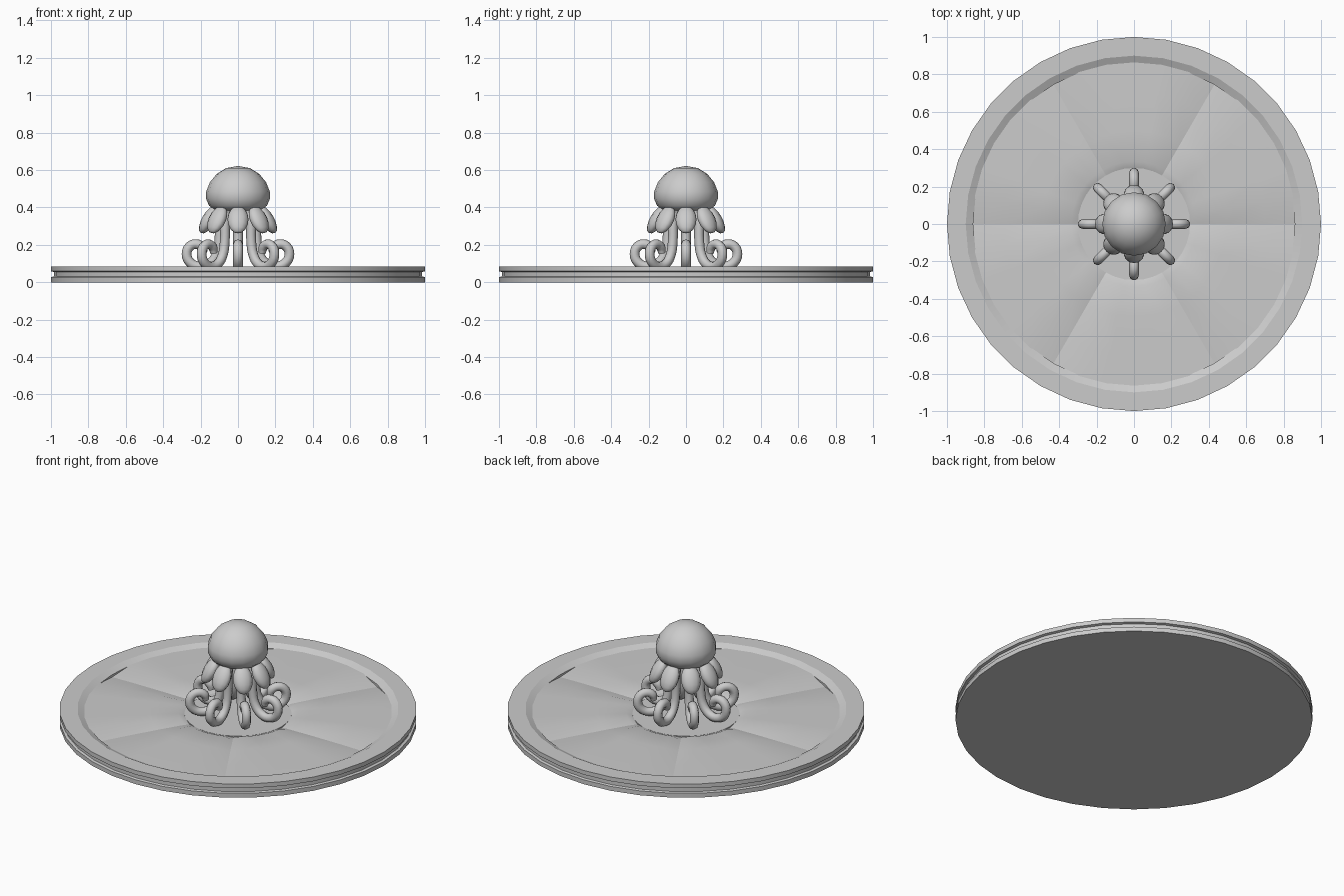
import bpy, bmesh
from math import sin, cos, pi, radians
from mathutils import Matrix, Vector

cube = bpy.data.objects.get("Cube")
if cube:
    bpy.data.objects.remove(cube, do_unlink=True)

grey = bpy.data.materials.new("plain grey")
grey.use_nodes = True
COLOUR = (0.6, 0.6, 0.6, 1)
grey.diffuse_color = COLOUR
grey.node_tree.nodes["Principled BSDF"].inputs["Base Color"].default_value = COLOUR


def add_object(name, mesh, angle=None):
    mesh.materials.clear()
    mesh.materials.append(grey)
    obj = bpy.data.objects.new(name, mesh)
    bpy.context.collection.objects.link(obj)
    if angle:
        bpy.ops.object.select_all(action='DESELECT')
        obj.select_set(True)
        bpy.context.view_layer.objects.active = obj
        bpy.ops.object.shade_smooth_by_angle(angle=radians(angle))
    return obj


def from_bmesh(name, bm, angle=None):
    bmesh.ops.recalc_face_normals(bm, faces=bm.faces)
    mesh = bpy.data.meshes.new(name)
    bm.to_mesh(mesh)
    bm.free()
    return add_object(name, mesh, angle)


def lathe(name, profile, sides, angle):
    """Spin an (r, z) profile round the z axis."""
    bm = bmesh.new()
    verts = [bm.verts.new((r, 0, z)) for r, z in profile]
    edges = [bm.edges.new(pair) for pair in zip(verts, verts[1:])]
    bmesh.ops.spin(bm, geom=verts + edges, cent=(0, 0, 0), axis=(0, 0, 1),
                   angle=2 * pi, steps=sides, use_duplicate=False)
    bmesh.ops.remove_doubles(bm, verts=bm.verts, dist=0.0005)
    return from_bmesh(name, bm, angle)


# Round base: underside, grooved side, raised rim, bevel and sunken floor
lathe("base", [(0, 0), (1, 0), (1, 0.027), (0.985, 0.031), (0.985, 0.055),
               (1, 0.059), (1, 0.085), (0.9, 0.085), (0.86, 0.066),
               (0.86, 0.045), (0.3, 0.045), (0.3, 0.055), (0, 0.055)], 36, 22)

# Six pillowed floor panels that dip along the joints and the inner edge
RINGS = [(0.3, 0.054), (0.335, 0.068), (0.5, 0.07), (0.7, 0.07), (0.865, 0.068)]
for panel in range(6):
    bm = bmesh.new()
    grid = []
    for step in range(7):
        a = radians(panel * 60 + step * 10)
        dip = 0.018 if step in (0, 6) else 0
        grid.append([bm.verts.new((r * cos(a), r * sin(a), max(z - dip, 0.047)))
                     for r, z in RINGS])
    for left, right in zip(grid, grid[1:]):
        for i in range(len(RINGS) - 1):
            bm.faces.new((left[i], left[i + 1], right[i + 1], right[i]))
    obj = from_bmesh(f"floor_panel_{panel + 1}", bm, 40)
    if obj.data.polygons[0].normal.z < 0:
        obj.data.flip_normals()

# Domed head
lathe("head", [(0, 0.622), (0.065, 0.61), (0.115, 0.578), (0.15, 0.535),
               (0.17, 0.485), (0.17, 0.445), (0.155, 0.41), (0.13, 0.388),
               (0.08, 0.38), (0, 0.38)], 16, 50)

# Tentacle: comes down from the head, sweeps out and curls up and back
PATH = [(0.085, 0.41), (0.098, 0.32), (0.1, 0.22), (0.118, 0.14), (0.16, 0.094),
        (0.215, 0.085), (0.258, 0.108), (0.275, 0.15), (0.26, 0.19),
        (0.225, 0.204), (0.192, 0.188), (0.182, 0.155)]
curve = bpy.data.curves.new("tentacle_path", 'CURVE')
curve.dimensions = '3D'
curve.bevel_depth = 0.026
curve.bevel_resolution = 2
curve.resolution_u = 3
curve.use_fill_caps = True
spline = curve.splines.new('BEZIER')
spline.bezier_points.add(len(PATH) - 1)
for i, (point, (r, z)) in enumerate(zip(spline.bezier_points, PATH)):
    point.co = (r, 0, z)
    point.handle_left_type = point.handle_right_type = 'AUTO'
    point.radius = 1 if i < len(PATH) - 1 else 0.7
helper = bpy.data.objects.new("tentacle_helper", curve)
bpy.context.collection.objects.link(helper)
bpy.context.view_layer.update()
depsgraph = bpy.context.evaluated_depsgraph_get()
tentacle_mesh = bpy.data.meshes.new_from_object(helper.evaluated_get(depsgraph))
bpy.data.objects.remove(helper, do_unlink=True)

# Eight tentacles, each with a rounded flap hanging over its root
for k in range(8):
    turn = Matrix.Rotation(k * pi / 4, 4, 'Z')
    tentacle = add_object(f"tentacle_{k + 1}", tentacle_mesh.copy(), 50)
    tentacle.matrix_world = turn

    bm = bmesh.new()
    bmesh.ops.create_uvsphere(bm, u_segments=12, v_segments=8, radius=1)
    place = (turn @ Matrix.Translation((0.157, 0, 0.335))
             @ Matrix.Rotation(radians(-30), 4, 'Y')
             @ Matrix.Diagonal((0.036, 0.056, 0.083, 1)))
    bmesh.ops.transform(bm, matrix=place, verts=bm.verts)
    from_bmesh(f"flap_{k + 1}", bm, 60)
